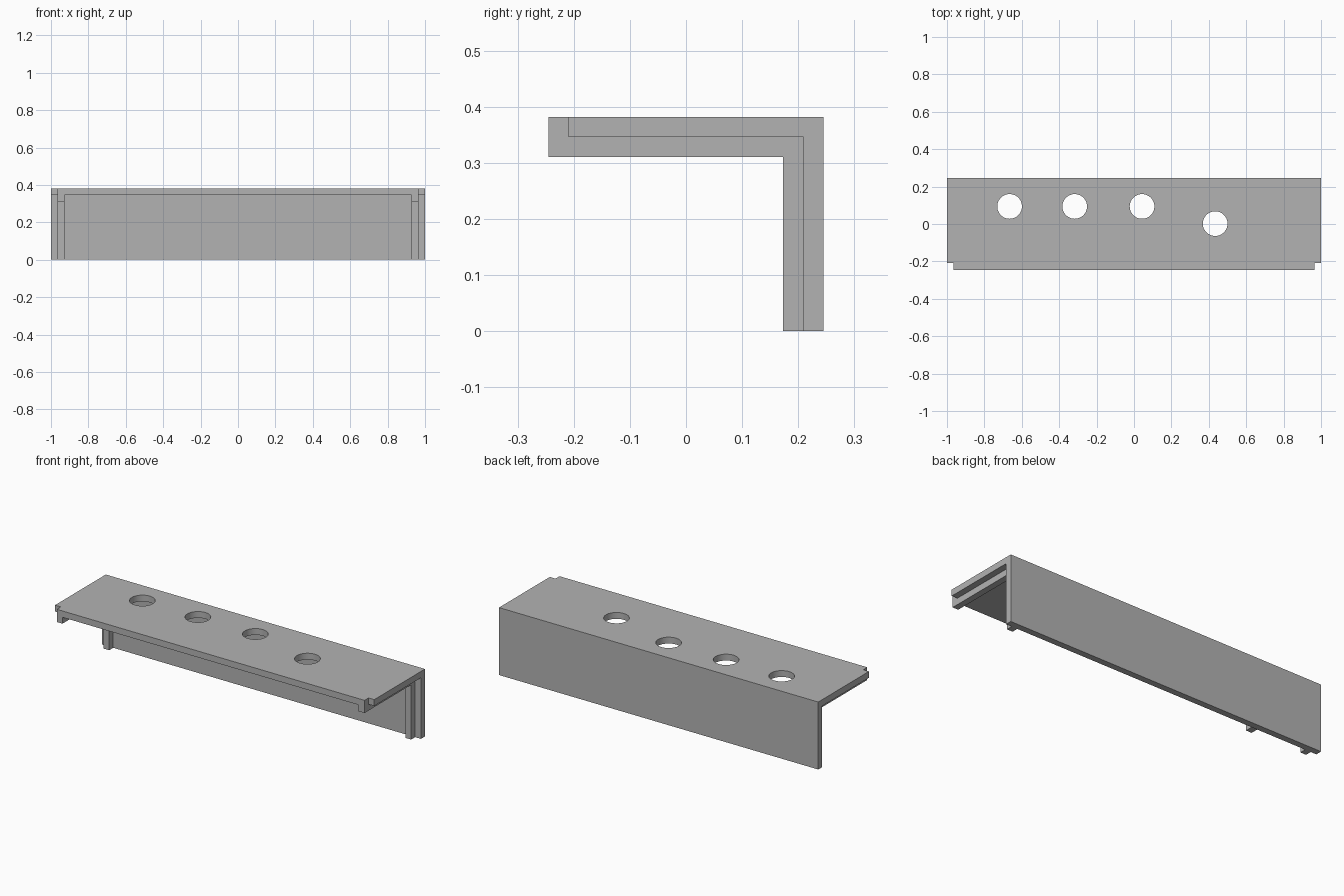
import bpy
import bmesh
from mathutils import Matrix, Vector

cube = bpy.data.objects.get("Cube")
if cube:
    bpy.data.objects.remove(cube, do_unlink=True)

T = 0.036                      # sheet thickness
DEPTH, HEIGHT = 0.245, 0.382   # half depth, full height

grey = bpy.data.materials.new("plain grey")
grey.use_nodes = True
colour = (0.45, 0.45, 0.45, 1)
grey.diffuse_color = colour
grey.node_tree.nodes["Principled BSDF"].inputs["Base Color"].default_value = colour


def make_object(name, bm):
    bmesh.ops.recalc_face_normals(bm, faces=bm.faces)
    mesh = bpy.data.meshes.new(name)
    bm.to_mesh(mesh)
    bm.free()
    mesh.materials.append(grey)
    obj = bpy.data.objects.new(name, mesh)
    bpy.context.collection.objects.link(obj)
    return obj


def angle_strip(name, x0, x1, outer, inner):
    """L profile between two offsets from the outside corner, extruded along x."""
    yo, zo = DEPTH - outer, HEIGHT - outer
    yi, zi = DEPTH - inner, HEIGHT - inner
    profile = [(yo, 0), (yo, zo), (-DEPTH, zo), (-DEPTH, zi), (yi, zi), (yi, 0)]
    bm = bmesh.new()
    face = bm.faces.new([bm.verts.new((x0, y, z)) for y, z in profile])
    extruded = bmesh.ops.extrude_face_region(bm, geom=[face])["geom"]
    verts = [v for v in extruded if isinstance(v, bmesh.types.BMVert)]
    bmesh.ops.translate(bm, verts=verts, vec=(x1 - x0, 0, 0))
    return make_object(name, bm)


def combine(target, tool, operation):
    """Apply a boolean and remove the tool object."""
    tool.hide_render = True
    mod = target.modifiers.new(operation, 'BOOLEAN')
    mod.operation, mod.object, mod.solver = operation, tool, 'EXACT'
    bpy.ops.object.select_all(action='DESELECT')
    bpy.context.view_layer.objects.active = target
    target.select_set(True)
    bpy.ops.object.modifier_apply(modifier=mod.name)
    bpy.data.objects.remove(tool, do_unlink=True)


# Angled cover: top shelf and back wall in one sheet
cover = angle_strip("angled_cover", -1, 1, 0, T)

# Round holes through the shelf
for x, y in [(-0.665, 0.094), (-0.317, 0.094), (0.043, 0.094), (0.434, 0.002)]:
    bm = bmesh.new()
    bmesh.ops.create_cone(bm, cap_ends=True, segments=48, radius1=0.066,
                          radius2=0.066, depth=0.2,
                          matrix=Matrix.Translation((x, y, HEIGHT)))
    combine(cover, make_object("hole_cutter", bm), 'DIFFERENCE')

# Square notches at the front corners, and inner ribs beside them
for side in (-1, 1):
    bm = bmesh.new()
    bmesh.ops.create_cube(bm, size=0.2)
    centre = Vector((side * (1 - T + 0.1), -DEPTH + T - 0.1, HEIGHT))
    bmesh.ops.translate(bm, verts=bm.verts, vec=centre)
    combine(cover, make_object("notch_cutter", bm), 'DIFFERENCE')

for side in (-1, 1):
    rib = angle_strip("inner_rib", side * (1 - 2 * T), side * (1 - T), T / 2, 2 * T)
    combine(cover, rib, 'UNION')

# Round hole walls, crisp edges elsewhere
bpy.ops.object.select_all(action='DESELECT')
cover.select_set(True)
bpy.context.view_layer.objects.active = cover
bpy.ops.object.shade_smooth_by_angle()
